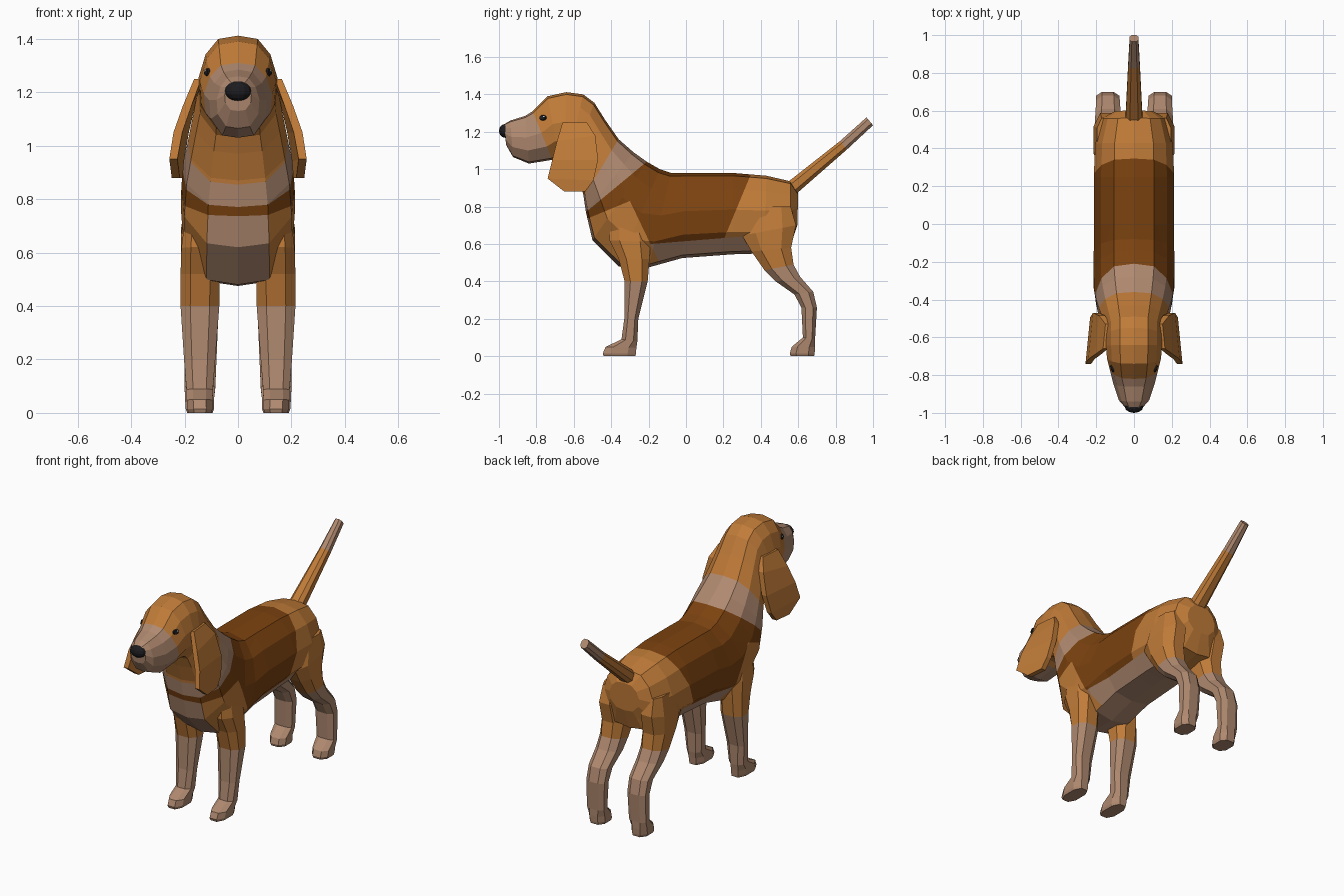
import bpy, bmesh, math
from mathutils import Vector
from mathutils.bvhtree import BVHTree

if "Cube" in bpy.data.objects:
    bpy.data.objects.remove(bpy.data.objects["Cube"])

def material(name, rgb):
    m = bpy.data.materials.new(name)
    m.diffuse_color = (*rgb, 1)
    m.use_nodes = True
    m.node_tree.nodes["Principled BSDF"].inputs["Base Color"].default_value = m.diffuse_color
    return m

TAN, BROWN, CREAM, BLACK, WHITE = range(5)
MATS = [material("tan fur", (0.53, 0.20, 0.04)),
        material("dark brown fur", (0.20, 0.055, 0.005)),
        material("cream fur", (0.43, 0.25, 0.16)),
        material("black", (0.012, 0.012, 0.014)),
        material("eye white", (0.8, 0.8, 0.8))]

def finish(name, bm, rule, mirror=False):
    """Colour faces by a rule on their centre and make the object."""
    bmesh.ops.recalc_face_normals(bm, faces=bm.faces)
    for f in bm.faces:
        f.material_index = rule(f.calc_center_median())
    me = bpy.data.meshes.new(name)
    bm.to_mesh(me)
    bm.free()
    for m in MATS:
        me.materials.append(m)
    ob = bpy.data.objects.new(name, me)
    bpy.context.collection.objects.link(ob)
    if mirror:
        ob.modifiers.new("Mirror", 'MIRROR').use_mirror_merge = False
    return ob

def loft(stations, section):
    """Skin rings; each station is (a, b, x0, x1): a, b are (y, z) edge points."""
    bm = bmesh.new()
    rings = []
    for a, b, x0, x1 in stations:
        a, b = Vector((0, *a)), Vector((0, *b))
        mid, half = (a + b) / 2, (a - b) / 2
        cx, hw = (x0 + x1) / 2, (x1 - x0) / 2
        rings.append([bm.verts.new(mid + half * v + Vector((cx + hw * u, 0, 0)))
                      for u, v in section])
    n = len(section)
    for r, s in zip(rings, rings[1:]):
        for i in range(n):
            bm.faces.new((r[i], r[(i + 1) % n], s[(i + 1) % n], s[i]))
    bm.faces.new(rings[0])
    bm.faces.new(rings[-1])
    return bm

HALF = [(0, 1), (.5, .93), (.82, .6), (1, .1), (.95, -.45), (.55, -.93), (0, -1)]
TRUNK = HALF + [(-u, v) for u, v in HALF[-2:0:-1]]
LIMB = [(.5, 1), (1, .5), (1, -.5), (.5, -1), (-.5, -1), (-1, -.5), (-1, .5), (-.5, 1)]
BOX = [(1, 1), (1, -1), (-1, -1), (-1, 1)]

# Body, neck and head: (top point, bottom point, half width), rump to muzzle
spine = [((.60, .87), (.595, .70), .10), ((.56, .935), (.555, .58), .17),
         ((.43, .965), (.42, .55), .205), ((.25, .98), (.25, .545), .213),
         ((0, .98), (-.02, .525), .213), ((-.08, .98), (-.20, .475), .213),
         ((-.14, 1.0), (-.36, .48), .214), ((-.21, 1.04), (-.50, .62), .212),
         ((-.28, 1.09), (-.535, .77), .202), ((-.36, 1.16), (-.55, .87), .185),
         ((-.43, 1.26), (-.585, .97), .165), ((-.49, 1.355), (-.61, 1.03), .15),
         ((-.55, 1.40), (-.63, 1.05), .148), ((-.64, 1.412), (-.65, 1.06), .148),
         ((-.74, 1.39), (-.68, 1.06), .143), ((-.82, 1.31), (-.715, 1.05), .128),
         ((-.86, 1.285), (-.84, 1.03), .108), ((-.94, 1.26), (-.925, 1.065), .08),
         ((-.972, 1.24), (-.962, 1.13), .05)]
bm = loft([(a, b, -w, w) for a, b, w in spine], TRUNK)

# Coat boundaries as lines in the side view; each one also cuts the mesh
LINES = {"collar_front": ((-.36, 1.16), (-.55, .85)),
         "collar_back": ((-.21, 1.04), (-.53, .775)),
         "strip": ((-.53, .735), (-.30, .83)),
         "shoulder": ((-.30, .83), (-.19, .60)),
         "saddle": ((.35, .98), (.20, .62)),
         "belly": ((-.19, .60), (.30, .64)),
         "muzzle": ((-.82, 1.31), (-.715, 1.05))}

def side(key, p):
    (y0, z0), (y1, z1) = LINES[key]
    return (y1 - y0) * (p.z - z0) - (z1 - z0) * (p.y - y0)

for (y0, z0), (y1, z1) in LINES.values():
    bmesh.ops.bisect_plane(bm, geom=bm.verts[:] + bm.edges[:] + bm.faces[:], dist=1e-4,
                           plane_co=(0, y0, z0), plane_no=(0, z0 - z1, y1 - y0))

def coat(p):
    if side("collar_front", p) < 0:
        return CREAM if side("muzzle", p) < 0 else TAN
    if side("collar_back", p) < 0:
        return CREAM
    if side("strip", p) < 0 and side("shoulder", p) < 0:
        return CREAM if abs(p.x) < .085 else TAN
    if side("belly", p) < 0 and p.y < .45:
        return CREAM
    return TAN if side("saddle", p) > 0 else BROWN

bmesh.ops.recalc_face_normals(bm, faces=bm.faces)
tree = BVHTree.FromBMesh(bm)
finish("body_and_head", bm, coat)

# Front legs: (front point, back point, inner x, outer x)
front = [((-.40, .76), (-.22, .76), .08, .195), ((-.41, .62), (-.19, .61), .07, .212),
         ((-.36, .52), (-.195, .52), .068, .215), ((-.328, .40), (-.205, .40), .07, .215),
         ((-.33, .20), (-.255, .20), .085, .202), ((-.345, .09), (-.26, .08), .094, .193),
         ((-.43, .05), (-.265, .045), .095, .192), ((-.445, .015), (-.268, .015), .095, .19),
         ((-.44, 0), (-.27, 0), .10, .185)]
finish("front_legs", loft(front, LIMB), lambda p: CREAM if p.z < .4 else TAN, True)

# Hind legs
hind = [((.36, .80), (.56, .80), .10, .195), ((.30, .645), (.588, .70), .07, .214),
        ((.35, .56), (.562, .58), .065, .212), ((.42, .46), (.575, .49), .07, .207),
        ((.48, .40), (.61, .425), .07, .205), ((.58, .33), (.68, .345), .075, .20),
        ((.617, .26), (.70, .26), .078, .20), ((.625, .10), (.69, .09), .085, .20),
        ((.565, .05), (.69, .05), .09, .198), ((.555, .015), (.688, .015), .09, .196),
        ((.56, 0), (.685, 0), .095, .19)]
finish("hind_legs", loft(hind, LIMB), lambda p: CREAM if p.z < .48 else TAN, True)

# Tail
tail = [((.53, .92), (.58, .86), -.045, .045), ((.823, 1.15), (.86, 1.105), -.031, .031),
        ((.965, 1.277), (1.0, 1.235), -.023, .023)]
finish("tail", loft(tail, LIMB), lambda p: CREAM if p.y > .85 else TAN)

# Ears: flaps that hang outwards, front edge turned out
ear = [((-.66, 1.25), (-.53, 1.25), .132, .158), ((-.69, 1.15), (-.485, 1.18), .165, .197),
       ((-.715, 1.05), (-.47, 1.05), .197, .230), ((-.74, .95), (-.495, .94), .213, .243),
       ((-.65, .88), (-.54, .88), .213, .243)]
bm = loft(ear, BOX)
for v in bm.verts:
    v.co.x -= (v.co.y + .6) * .1
finish("ears", bm, lambda p: TAN, True)

# Nose
bm = bmesh.new()
bmesh.ops.create_uvsphere(bm, u_segments=12, v_segments=8, radius=1)
bmesh.ops.scale(bm, vec=(.05, .034, .037), verts=bm.verts)
bmesh.ops.translate(bm, vec=(0, -.966, 1.205), verts=bm.verts)
finish("nose", bm, lambda p: BLACK)

# Eyes and highlights: thin plates laid on the head surface
def plate(name, y, z, rx, ry, lift, colour):
    hit, normal, _, _ = tree.ray_cast(Vector((1, y, z)), Vector((-1, 0, 0)))
    bm = bmesh.new()
    bmesh.ops.create_cone(bm, cap_ends=True, segments=10, radius1=1, radius2=.8, depth=1)
    bmesh.ops.scale(bm, vec=(rx, ry, .008), verts=bm.verts)
    zax = normal
    yax = (Vector((0, 0, 1)) - zax * zax.z).normalized()
    xax = yax.cross(zax)
    for v in bm.verts:
        c = v.co.copy()
        v.co = hit + xax * c.x + yax * c.y + zax * (c.z + lift)
    finish(name, bm, lambda p: colour, True)

plate("eyes", -.765, 1.275, .021, .016, .003, BLACK)
plate("eye_highlights", -.757, 1.28, .006, .005, .005, WHITE)
